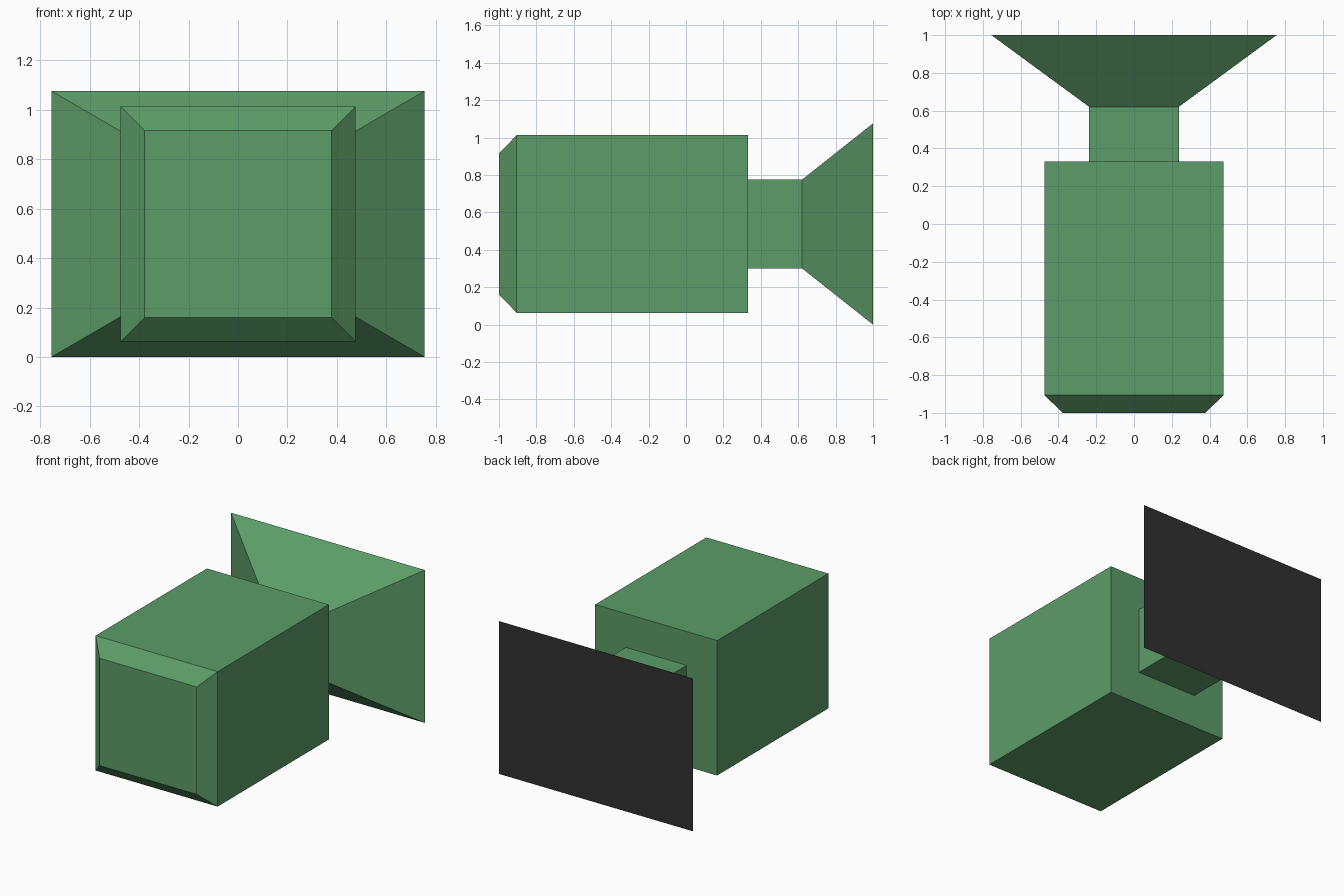
import bpy
import bmesh

if "Cube" in bpy.data.objects:
    bpy.data.objects.remove(bpy.data.objects["Cube"])

MID_Z = 0.538  # height of the central axis


def material(name, rgb):
    m = bpy.data.materials.new(name)
    m.diffuse_color = (*rgb, 1)
    m.use_nodes = True
    m.node_tree.nodes["Principled BSDF"].inputs["Base Color"].default_value = m.diffuse_color
    return m


green = material("leaf green", (0.108, 0.335, 0.138))
black = material("soft black", (0.03, 0.03, 0.03))


def loft(name, sections, mats, cap_front=True, cap_back=True):
    """Join rectangular sections (y, half width, half height) along y."""
    bm = bmesh.new()
    rings = [[bm.verts.new((sx * w, y, MID_Z + sz * h))
              for sx, sz in ((-1, -1), (1, -1), (1, 1), (-1, 1))]
             for y, w, h in sections]
    for a, b in zip(rings, rings[1:]):
        for i in range(4):
            j = (i + 1) % 4
            bm.faces.new((a[i], a[j], b[j], b[i]))
    if cap_front:
        bm.faces.new(rings[0])
    if cap_back:
        bm.faces.new(rings[-1][::-1])
    bmesh.ops.recalc_face_normals(bm, faces=bm.faces)
    # a second material goes on the face that points backwards
    for f in bm.faces:
        f.material_index = len(mats) - 1 if f.normal.y > 0.9 else 0
    mesh = bpy.data.meshes.new(name)
    bm.to_mesh(mesh)
    bm.free()
    for m in mats:
        mesh.materials.append(m)
    obj = bpy.data.objects.new(name, mesh)
    bpy.context.collection.objects.link(obj)
    return obj


# Box body with a chamfered front
loft("body", [(-1, 0.378, 0.378), (-0.905, 0.475, 0.475), (0.332, 0.475, 0.475)], [green])

# Square neck behind the body
loft("neck", [(0.332, 0.237, 0.237), (0.62, 0.237, 0.237)], [green],
     cap_front=False, cap_back=False)

# Flared hood with a black rear panel
loft("hood", [(0.62, 0.237, 0.237), (1, 0.755, 0.538)], [green, black], cap_front=False)
